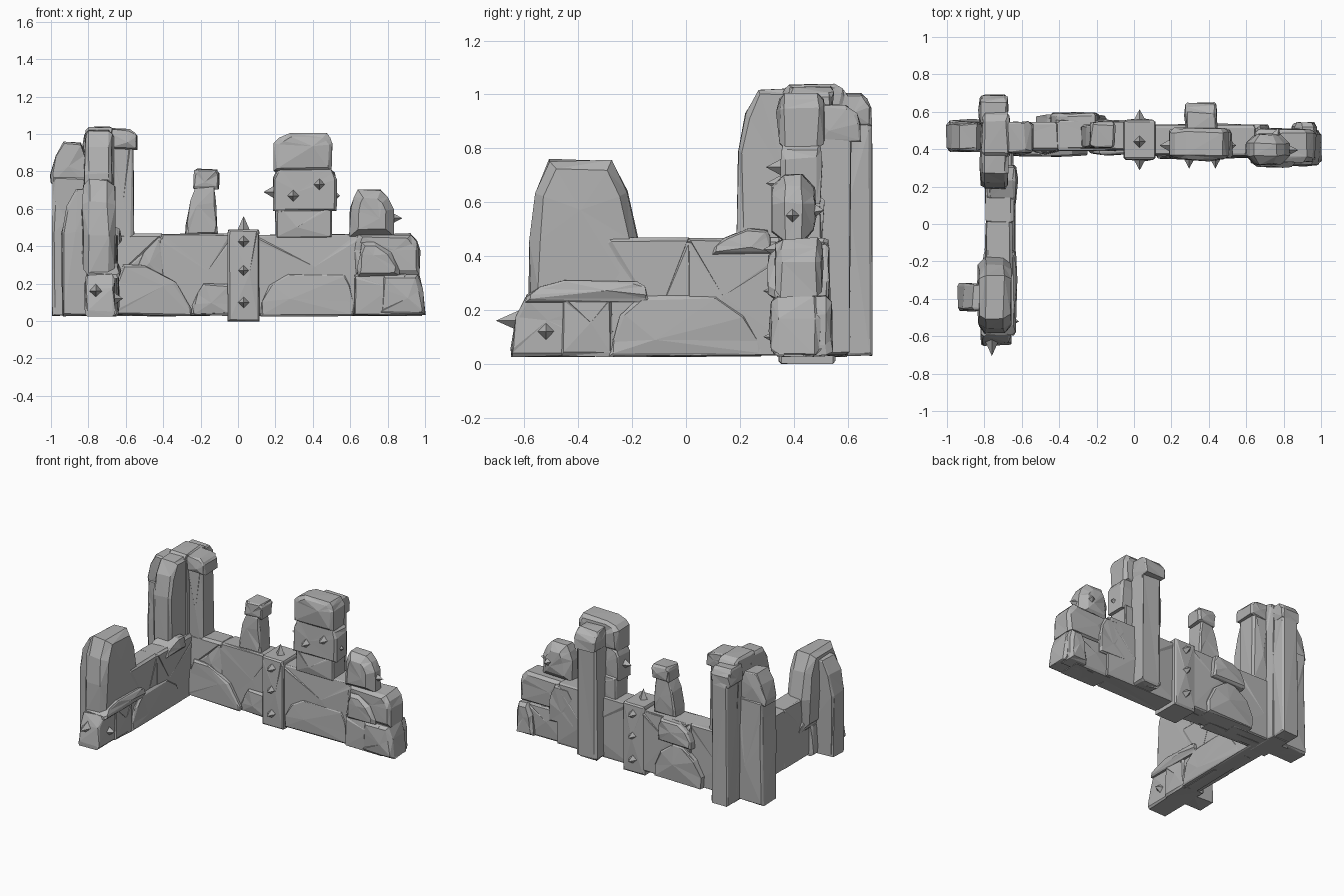
import bpy, bmesh, random
from mathutils import Vector, Matrix

random.seed(4)
cube = bpy.data.objects.get("Cube")
if cube:
    bpy.data.objects.remove(cube, do_unlink=True)

GREY = (.45, .45, .45, 1)
stone_mat = bpy.data.materials.new("grey_stone")
stone_mat.use_nodes = True
stone_mat.diffuse_color = GREY
stone_mat.node_tree.nodes["Principled BSDF"].inputs["Base Color"].default_value = GREY

# Shared heights and directions
GROUND, SEAM, WALL_TOP = .03, .25, .465
FULL, LOWER, UPPER = (GROUND, WALL_TOP), (GROUND, SEAM), (SEAM, WALL_TOP)
LEFT, BACK, UP = Vector((1, 0, 0)), Vector((0, 1, 0)), Vector((0, 0, 1))
RIGHT, FRONT = -LEFT, -BACK


def finish(name, bm):
    """Turn a bmesh into a flat shaded stone object."""
    bmesh.ops.recalc_face_normals(bm, faces=bm.faces[:])
    mesh = bpy.data.meshes.new(name)
    bm.to_mesh(mesh)
    bm.free()
    mesh.materials.append(stone_mat)
    obj = bpy.data.objects.new(name, mesh)
    bpy.context.collection.objects.link(obj)


def outline(lean_low, lean_high, shoulder):
    """Unit silhouette: straight sides up to the shoulder, then rounded in to the top."""
    def side(lean):
        bulge = shoulder + (1 - shoulder) * .6
        return [(0, 0), (0, shoulder), (lean * .35, bulge), (lean, 1)]
    return side(lean_low) + [(1 - u, v) for u, v in reversed(side(lean_high))]


def place(axis, u, v, t):
    return {"x": (t, u, v), "y": (u, t, v), "z": (u, v, t)}[axis]


def stone(name, x, y, z=FULL, face="y", lean=(.03, .03), shoulder=.95, wear=.01, rough=.006):
    """Chipped stone filling a box; its silhouette is seen along the face axis."""
    spans = {"x": x, "y": y, "z": z}
    lo, hi = spans.pop(face)
    (u0, u1), (v0, v1) = spans.values()
    wide, tall = u1 - u0, v1 - v0
    bm = bmesh.new()
    rings = []
    for t, inset in ((lo, wear), (lo + wear, 0), (hi - wear, 0), (hi, wear)):
        ring = []
        for u, v in outline(*lean, shoulder):
            pu = u0 + inset + u * (wide - inset * 2)
            pv = v0 + inset + v * (tall - inset * 2)
            jolt = Vector([random.uniform(-rough, rough) for _ in range(3)])
            ring.append(bm.verts.new(Vector(place(face, pu, pv, t)) + jolt))
        rings.append(ring)
    for low, high in zip(rings, rings[1:]):
        for i in range(len(low)):
            bm.faces.new((low[i - 1], low[i], high[i], high[i - 1]))
    # off-centre peaks give the big faces broad facets
    caps = [bm.faces.new(rings[0]), bm.faces.new(rings[-1])]
    for v, out in zip(bmesh.ops.poke(bm, faces=caps)["verts"], (-1, 1)):
        drift = [random.uniform(-.2, .2) * size for size in (wide, tall)]
        v.co += Vector(place(face, *drift, out * random.uniform(0, .015)))
    bmesh.ops.triangulate(bm, faces=bm.faces[:])
    finish(name, bm)


def spike(name, base, direction, size=.035, height=.065):
    """Four-sided stud pointing along a direction."""
    bm = bmesh.new()
    turn = UP.rotation_difference(direction).to_matrix().to_4x4()
    centre = Vector(base) + direction.normalized() * height * .4
    bmesh.ops.create_cone(bm, cap_ends=True, segments=4, radius1=size, radius2=0, depth=height,
                          matrix=Matrix.Translation(centre) @ turn)
    finish(name, bm)


# Long rear wall with slabs leaning on it
stone("rear_wall_corner", x=(-.85, -.4), y=(.395, .54))
stone("rear_wall_middle", x=(-.42, -.02), y=(.395, .55))
stone("rear_wall_left", x=(.08, .66), y=(.365, .525))
stone("rear_wall_front_slab", x=(-.66, -.25), y=(.365, .48), z=(GROUND, .3), lean=(.1, .6), shoulder=.1)
stone("rear_wall_wedge", x=(-.55, -.4), y=(.385, .48), z=(.22, .44), lean=(.8, .1), shoulder=.2)
stone("rear_wall_low_slab", x=(-.24, -.04), y=(.375, .5), z=(GROUND, .2), lean=(.3, 0), shoulder=.3)
stone("rear_wall_back_boulder", x=(-.52, -.15), y=(.48, .58), z=(GROUND, .3), lean=(.4, .4), shoulder=.3)
stone("rear_wall_back_chunk", x=(-.45, -.19), y=(.5, .59), z=(.3, .46), lean=(.4, .05), shoulder=.3)
stone("rear_wall_left_slab", x=(.12, .62), y=(.352, .46), z=LOWER, lean=(.3, .1), shoulder=.3)

# Broken outer end of the rear wall
stone("end_top_stone", x=(.63, .97), y=(.335, .505), z=UPPER, lean=(.05, .15), shoulder=.6, wear=.02)
stone("end_lower_stone", x=(.62, .9), y=(.325, .505), z=LOWER)
stone("end_foot", x=(.75, 1), y=(.32, .5), z=LOWER, lean=(.1, .14), shoulder=.05, wear=.02)
stone("end_back_corner", x=(.84, .98), y=(.42, .54), z=LOWER, lean=(.4, .1), shoulder=.2, wear=.02)
stone("end_back_chunk", x=(.52, .72), y=(.44, .53), z=(.18, .44), lean=(.2, .2), shoulder=.5)
stone("end_front_chunk", x=(.64, .86), y=(.305, .42), z=(.24, .42), lean=(.1, .6), shoulder=.2, wear=.02)

# Rounded boulder with studs, resting on the end
stone("round_boulder", x=(.6, .83), y=(.32, .475), z=(.45, .7), lean=(.2, .3), shoulder=.6, wear=.045)
spike("boulder_left_spike", (.82, .395, .55), LEFT)
spike("boulder_back_spike", (.76, .47, .57), BACK + LEFT * .3, height=.05)

# Studded band around the rear wall
stone("studded_band", x=(-.055, .115), y=(.345, .555), z=(0, .49), rough=.002)
for height in (.1, .27, .425):
    spike("band_front_spike", (.03, .345, height), FRONT)
    spike("band_back_spike", (.03, .555, height), BACK)
spike("band_top_spike", (.03, .44, .49), UP, height=.08)

# Small chimney-like post
stone("post_shaft", x=(-.28, -.11), y=(.41, .53), z=(WALL_TOP, .72), lean=(.35, .1), shoulder=.2)
stone("post_cap", x=(-.24, -.1), y=(.41, .54), z=(.71, .81), lean=(.15, .1), shoulder=.8)

# Tall pillar of stacked stones with a buttress behind
stone("pillar_base", x=(.2, .5), y=(.365, .51), z=(.44, .62))
stone("pillar_middle", x=(.185, .525), y=(.355, .5), z=(.59, .82), lean=(.15, .1), shoulder=.75)
stone("pillar_cap", x=(.195, .505), y=(.35, .51), z=(.8, 1), lean=(.25, .1), shoulder=.75, wear=.02)
stone("pillar_buttress", x=(.285, .44), y=(.49, .61), z=(GROUND, .86), face="z", lean=(.1, .1), wear=.015)
stone("pillar_buttress_head", x=(.28, .44), y=(.49, .65), z=(.82, .96), face="x", lean=(0, .35), shoulder=.5)
spike("pillar_low_spike", (.295, .355, .67), FRONT)
spike("pillar_high_spike", (.435, .355, .73), FRONT)
spike("pillar_left_spike", (.51, .42, .67), LEFT, height=.04)
spike("pillar_right_spike", (.19, .42, .69), RIGHT, height=.06)

# Side wall running forward
stone("side_wall_rear", x=(-.79, -.645), y=(0, .45), face="x")
stone("side_wall_front", x=(-.79, -.655), y=(-.3, .02), face="x")
stone("side_wall_low_slab", x=(-.76, -.64), y=(-.28, .28), z=LOWER, face="x", lean=(.2, .3), shoulder=.2)
stone("side_wall_rubble", x=(-.78, -.635), y=(.1, .32), z=(.41, .5), face="x", lean=(.6, .1), shoulder=.2)

# Humped front end of the side wall
stone("front_hump", x=(-.83, -.66), y=(-.58, -.18), z=(.24, .757), face="x",
      lean=(.18, .24), shoulder=.42, wear=.035)
stone("front_hump_ledge", x=(-.8, -.635), y=(-.59, -.14), z=(.23, .31), face="x", lean=(.3, .1), shoulder=.3)
stone("front_foot", x=(-.815, -.66), y=(-.65, -.27), z=LOWER, face="x", lean=(.15, 0), shoulder=.1)
stone("front_foot_collar", x=(-.8, -.645), y=(-.46, -.27), z=LOWER, face="x")
stone("front_buttress", x=(-.94, -.78), y=(-.46, -.32), z=(GROUND, .71), lean=(.5, 0), shoulder=.65)
spike("foot_front_spike", (-.76, -.625, .16), FRONT, size=.04, height=.09)
spike("foot_inner_spike", (-.66, -.52, .12), LEFT, height=.05)

# Corner tower: a cross of upright slabs with worn caps
stone("tower_front_slab", x=(-.815, -.67), y=(.19, .46), z=(.44, 1.02), face="x",
      lean=(.3, .1), shoulder=.6, wear=.02)
stone("tower_core", x=(-.81, -.67), y=(.36, .6), z=(GROUND, 1.035), face="x", lean=(.1, .2), shoulder=.96)
stone("tower_back_slab", x=(-.81, -.685), y=(.55, .69), z=(GROUND, .97), face="x", lean=(0, .3), shoulder=.9)
stone("tower_back_cap", x=(-.825, -.68), y=(.53, .685), z=(.88, 1), face="x", lean=(.1, .2), shoulder=.6)
stone("tower_left_slab", x=(-.7, -.56), y=(.395, .535), z=(.44, 1))
stone("tower_left_cap", x=(-.69, -.54), y=(.385, .545), z=(.92, 1.03), lean=(.1, .3), shoulder=.6)
stone("tower_right_slab", x=(-.99, -.78), y=(.39, .55), z=(GROUND, .77), lean=(0, .1), shoulder=.6)
stone("tower_right_cap", x=(-1, -.81), y=(.395, .54), z=(.74, .955), lean=(.35, .15), shoulder=.2)
